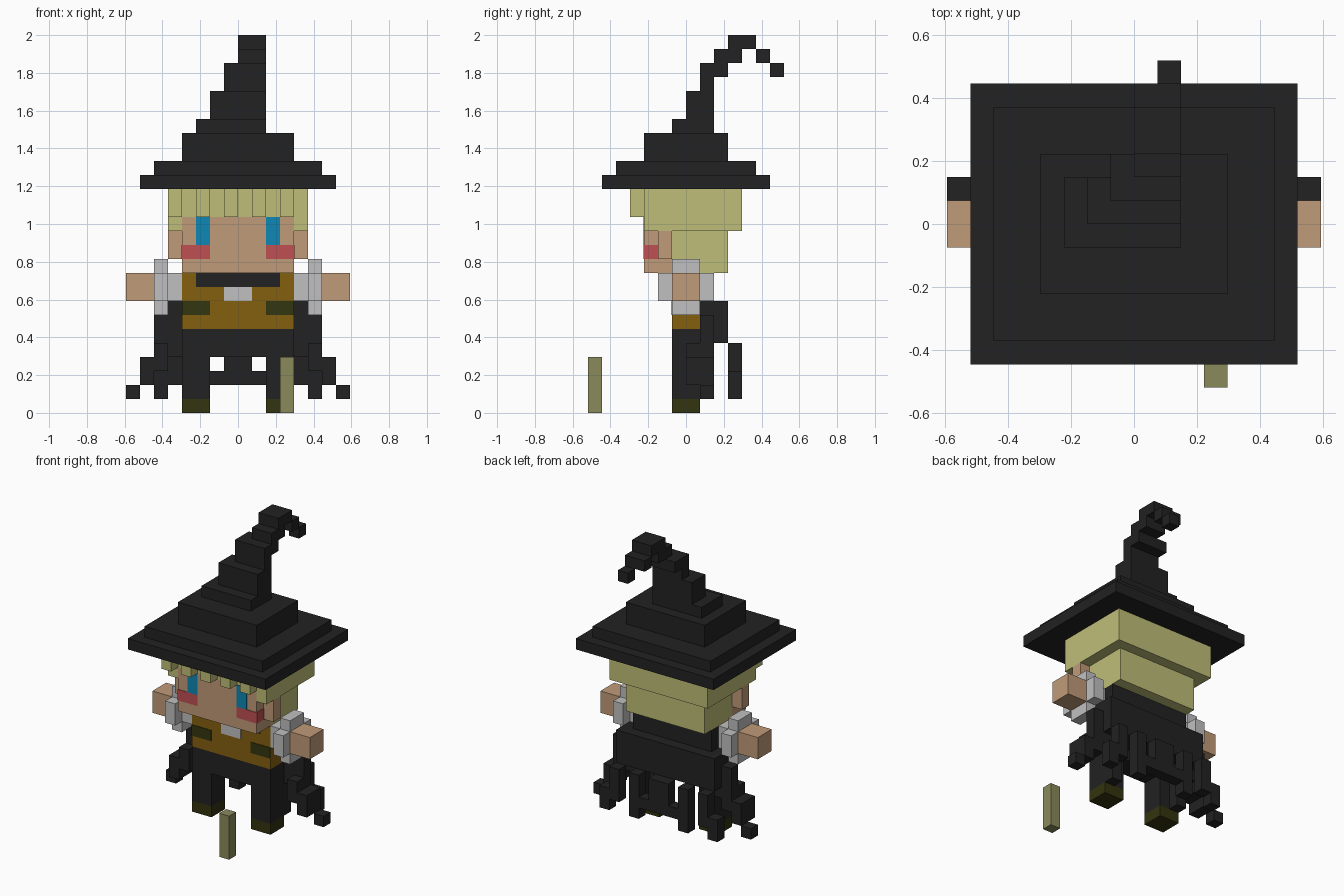
import bpy, bmesh

U = 2 / 27  # one block

cube = bpy.data.objects.get("Cube")
if cube:
    bpy.data.objects.remove(cube, do_unlink=True)


def material(name, hexcode):
    rgb = [int(hexcode[i:i + 2], 16) / 255 for i in (0, 2, 4)]
    lin = [c / 12.92 if c <= 0.04045 else ((c + 0.055) / 1.055) ** 2.4 for c in rgb]
    m = bpy.data.materials.new(name)
    m.use_nodes = True
    m.diffuse_color = (*lin, 1)
    bsdf = next(n for n in m.node_tree.nodes if n.type == 'BSDF_PRINCIPLED')
    bsdf.inputs["Base Color"].default_value = (*lin, 1)
    return m


black = material("black cloth", "222222")
blond = material("blond hair", "BFBE78")
skin = material("skin", "C09B78")
blue = material("eye blue", "0E87B4")
red = material("cheek red", "C05052")
brown = material("brown leather", "85600F")
green = material("pocket green", "323710")
boot = material("boot olive", "33330F")
white = material("white cloth", "C0C0C0")
wood = material("staff wood", "8A8A5C")


def blocks(name, mat, boxes, mirror=False):
    """One object from boxes (x0, x1, y0, y1, z0, z1) in block units."""
    bm = bmesh.new()
    boxes = list(boxes)
    if mirror:
        boxes += [(-b[1], -b[0], *b[2:]) for b in boxes]
    for x0, x1, y0, y1, z0, z1 in boxes:
        vs = bmesh.ops.create_cube(bm, size=1)["verts"]
        for v in vs:
            v.co.x = U * (x1 if v.co.x > 0 else x0)
            v.co.y = U * (y1 if v.co.y > 0 else y0)
            v.co.z = U * (z1 if v.co.z > 0 else z0)
    me = bpy.data.meshes.new(name)
    bm.to_mesh(me)
    bm.free()
    me.materials.append(mat)
    ob = bpy.data.objects.new(name, me)
    bpy.context.collection.objects.link(ob)
    return ob


def plate(name, mat, x0, x1, z0, z1, y, mirror=False):
    """Thin painted patch on a front face."""
    return blocks(name, mat, [(x0, x1, y - 0.05, y + 0.03, z0, z1)], mirror)


# Hat: stepped brim and crown, then a crooked tip
blocks("hat_brim", black, [(-7, 7, -6, 6, 16, 17), (-6, 6, -5, 5, 17, 18)])
blocks("hat_crown", black, [
    (-4, 4, -3, 3, 18, 20),
    (-3, 2, -1, 2, 20, 21),
    (-2, 2, 0, 2, 21, 23),
    (-1, 2, 1, 2, 23, 24),
    (-1, 2, 1, 3, 24, 25)])
blocks("hat_tip", black, [
    (0, 2, 2, 4, 25, 26),
    (0, 2, 3, 5, 26, 27),
    (0, 2, 5, 6, 25, 26),
    (1, 2, 6, 7, 24, 25)])

# Hair: cap, side locks, nape and toothed fringe
blocks("hair", blond, [
    (-5, 5, -3, 4, 14, 16),
    (-5, 5, -2, 4, 13, 14),
    (-5, -4, -3, -2, 13, 14),
    (4, 5, -3, -2, 13, 14),
    (-4, 4, -1, 3, 10, 13)])
blocks("fringe", blond, [(x, x + 1, -4, -3, 14, 16) for x in range(-5, 5, 2)])

# Head
blocks("face", skin, [(-4, 4, -3, -1, 10, 13), (-4, 4, -3, -2, 13, 14)])
blocks("ears", skin, [(4, 5, -2, -1, 11, 13)], mirror=True)
plate("eyes", blue, 2, 3, 12, 14, -3, mirror=True)
plate("cheeks", red, 2, 4, 11, 12, -3, mirror=True)
blocks("cheek_sides", red, [(3.97, 4.05, -3, -2, 11, 12)], mirror=True)

# Torso and painted details
blocks("jacket", brown, [(-4, 4, -1, 1, 6, 10)])
plate("collar", black, -3, 3, 9, 10, -1)
plate("shirt_front", white, -1, 1, 8, 9, -1)
plate("pockets", green, 2, 4, 7, 8, -1, mirror=True)

# Arms: white sleeve with a cross shaped cuff, then the hand
blocks("sleeves", white, [
    (4, 5, -1, 1, 8, 10),
    (5, 6, -2, 2, 8, 10),
    (5, 6, -1, 1, 7, 11)], mirror=True)
blocks("hands", skin, [(6, 8, -1, 1, 8, 10)], mirror=True)

# Legs
blocks("hips", black, [(-4, 4, -1, 1, 4, 6)])
blocks("legs", black, [(2, 4, -1, 1, 1, 4)], mirror=True)
blocks("boots", boot, [(2, 4, -1, 1, 0, 1)], mirror=True)

# Cape: back panel, side wings and ragged hanging strands
blocks("cape_back", black, [
    (-4, 4, 1, 2, 5, 10),
    (-5, 5, 1, 3, 5, 8)])
blocks("cape_wings", black, [
    (4, 5, 1, 2, 4, 8),
    (5, 6, 1, 2, 4, 7),
    (5, 6, 0, 2, 3, 5),
    (6, 7, 0, 2, 2, 4),
    (7, 8, 1, 2, 1, 2)], mirror=True)
blocks("cape_strands", black, [
    (0, 1, 3, 4, 2, 5),
    (1, 2, 3, 4, 2, 3),
    (2, 3, 3, 4, 1, 5),
    (3, 4, 1, 2, 1, 5),
    (4, 5, 3, 4, 2, 5),
    (5, 6, 3, 4, 1, 3)], mirror=True)

# Staff standing in front
blocks("staff", wood, [(3, 4, -7, -6, 0, 4)])
